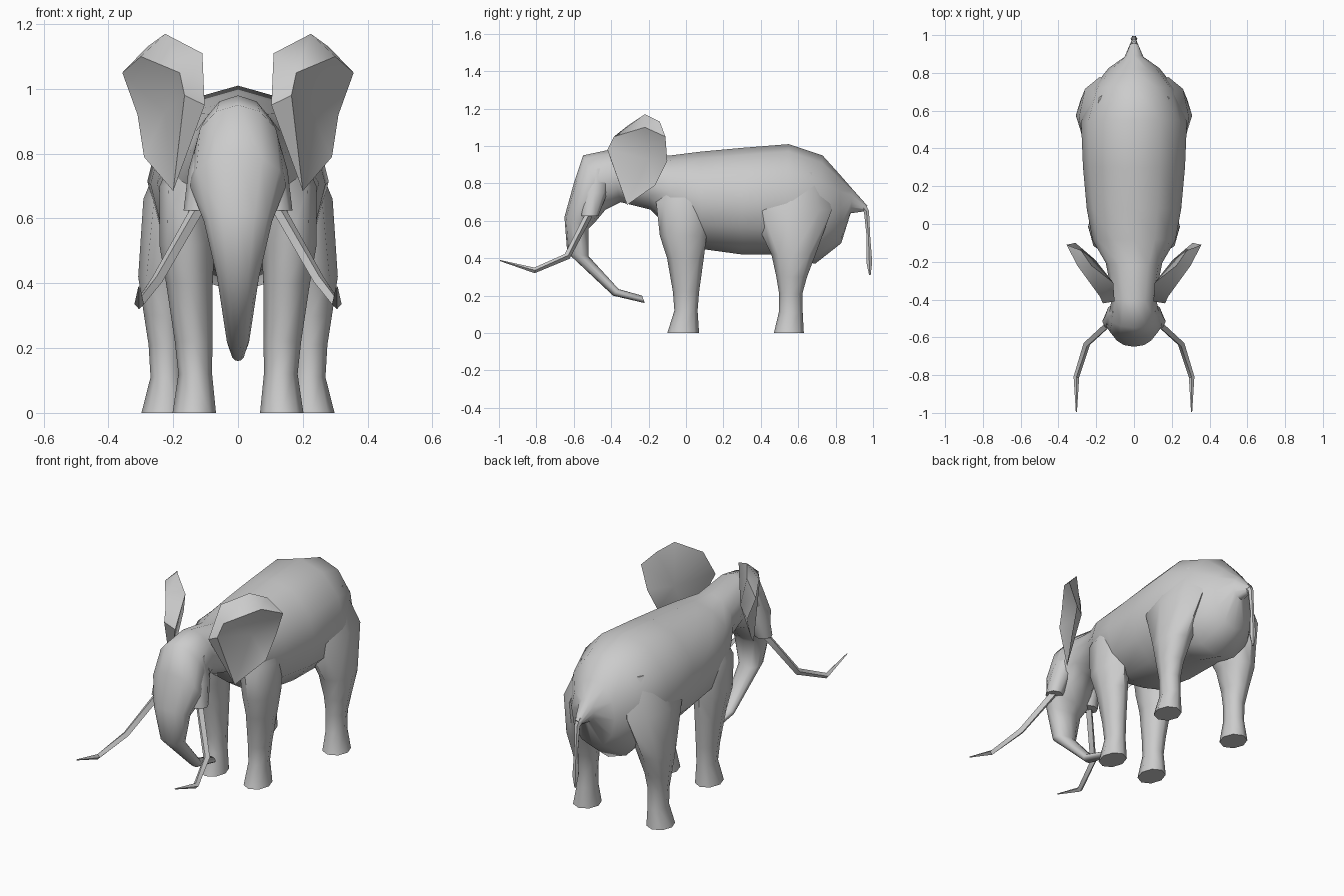
import bpy, bmesh
from math import sin, cos, tau, radians
from mathutils import Vector

if "Cube" in bpy.data.objects:
    bpy.data.objects.remove(bpy.data.objects["Cube"])

X = Vector((1, 0, 0))


def finish(name, bm, mirror=False, angle=60):
    bmesh.ops.recalc_face_normals(bm, faces=bm.faces)
    me = bpy.data.meshes.new(name)
    bm.to_mesh(me)
    bm.free()
    ob = bpy.data.objects.new(name, me)
    bpy.context.collection.objects.link(ob)
    bpy.ops.object.select_all(action='DESELECT')
    ob.select_set(True)
    bpy.context.view_layer.objects.active = ob
    bpy.ops.object.shade_smooth_by_angle(angle=radians(angle))
    if mirror:
        ob.modifiers.new("mirror", 'MIRROR').use_mirror_merge = False
    return ob


def loft(name, rings, sides, mirror=False, angle=60):
    """Skin elliptical rings given as (centre, half axis u, half axis v)."""
    bm = bmesh.new()
    loops = []
    for c, u, v in rings:
        loops.append([bm.verts.new(c + u * cos(tau * i / sides) + v * sin(tau * i / sides))
                      for i in range(sides)])
    for a, b in zip(loops, loops[1:]):
        for i in range(sides):
            j = (i + 1) % sides
            bm.faces.new((a[i], a[j], b[j], b[i]))
    bm.faces.new(loops[0])
    bm.faces.new(loops[-1])
    return finish(name, bm, mirror, angle)


def tube(name, path, radii, sides, mirror=False):
    pts = [Vector(p) for p in path]
    rings = []
    for i, (p, r) in enumerate(zip(pts, radii)):
        t = (pts[min(i + 1, len(pts) - 1)] - pts[max(i - 1, 0)]).normalized()
        u = (X - t * X.dot(t)).normalized()
        rings.append((p, u * r, t.cross(u) * r))
    return loft(name, rings, sides, mirror, 35)


# Body, head and trunk: top (y, z), bottom (y, z), half width
profile = [
    (0.97, 0.68, 0.95, 0.65, 0.018), (0.89, 0.77, 0.88, 0.64, 0.05),
    (0.82, 0.85, 0.83, 0.48, 0.135), (0.73, 0.95, 0.69, 0.37, 0.225),
    (0.55, 1.01, 0.53, 0.42, 0.28), (0.30, 0.99, 0.30, 0.42, 0.27),
    (0.08, 0.97, 0.08, 0.45, 0.25), (-0.08, 0.95, -0.09, 0.56, 0.22),
    (-0.22, 0.94, -0.19, 0.66, 0.15), (-0.41, 0.98, -0.35, 0.70, 0.115),
    (-0.55, 0.95, -0.43, 0.66, 0.135), (-0.60, 0.80, -0.48, 0.60, 0.148),
    (-0.65, 0.62, -0.52, 0.56, 0.105), (-0.635, 0.43, -0.52, 0.41, 0.065),
    (-0.39, 0.20, -0.36, 0.235, 0.034), (-0.22, 0.16, -0.235, 0.20, 0.02)]
rings = []
for ty, tz, by, bz, hw in profile:
    t, b = Vector((0, ty, tz)), Vector((0, by, bz))
    rings.append(((t + b) / 2, (t - b) / 2, X * hw))
loft("body_and_trunk", rings, 12)

# Legs: z, centre x, centre y, radius x, radius y
legs = {
    "front_legs": [
        (0, .135, -.015, .067, .085), (.12, .132, 0, .052, .062), (.22, .137, 0, .058, .07),
        (.40, .15, -.003, .072, .098), (.52, .158, -.015, .085, .125),
        (.70, .15, -.01, .092, .15), (.85, .10, .01, .08, .12)],
    "hind_legs": [
        (0, .228, .55, .07, .08), (.11, .22, .56, .05, .064), (.21, .222, .56, .054, .062),
        (.30, .225, .565, .065, .082), (.42, .22, .575, .088, .118),
        (.66, .18, .56, .112, .22), (.86, .12, .55, .09, .17)]}
for name, rows in legs.items():
    loft(name, [(Vector((x, y, z)), X * rx, Vector((0, ry, 0)))
                for z, x, y, rx, ry in rows], 8, mirror=True)

# Tusks and the cheeks they grow from
tube("tusks", [(.125, -.52, .63), (.25, -.635, .41), (.305, -.81, .335), (.305, -.995, .388)],
     [.02, .018, .015, .003], 4, mirror=True)
loft("tusk_cheeks", [(Vector(p), X * rx, Vector((0, ry, 0))) for p, rx, ry in (
    ((.07, -.47, .88), .045, .07), ((.095, -.49, .75), .058, .07),
    ((.12, -.515, .625), .048, .045))], 8, mirror=True)

# Tail
tube("tail", [(0, .94, .68), (0, .965, .65), (0, .975, .52), (0, .98, .38), (0, .983, .31)],
     [.026, .016, .011, .018, .005], 6)

# Ears: hollow outer face, folded top rim and back face
pts = dict(
    A=(.165, -.42, .98), B=(.20, -.315, .685), C=(.29, -.165, .79), D=(.31, -.10, .92),
    E=(.357, -.11, 1.05), F=(.30, -.22, 1.10), G=(.18, -.385, 1.05), H=(.225, -.22, 1.17),
    I=(.11, -.31, 1.11), J=(.28, -.14, 1.13), K=(.103, -.41, .95),
    O=(.225, -.20, .93), P=(.205, -.19, .94))
bm = bmesh.new()
v = {k: bm.verts.new(p) for k, p in pts.items()}
outer, back = "ABCDEFG", "KIHJEDCB"
faces = ["AGIK", "GFHI", "FEJH", "AKB"]
for centre, edge in (("O", outer), ("P", back)):
    faces += [centre + a + b for a, b in zip(edge, edge[1:] + edge[0])]
for f in faces:
    bm.faces.new([v[k] for k in f])
finish("ears", bm, mirror=True, angle=50)
